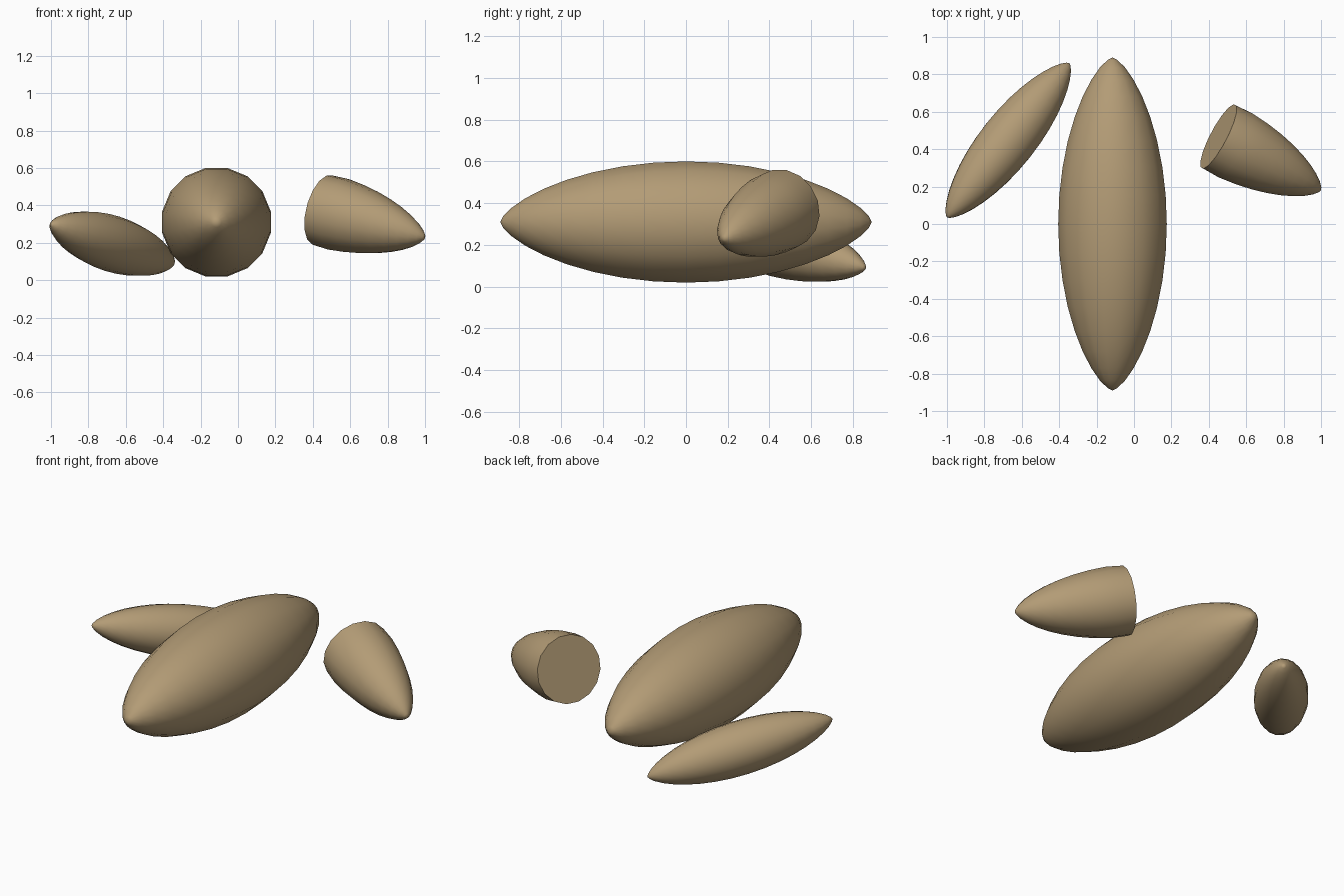
import bpy, bmesh, math
from mathutils import Vector

if "Cube" in bpy.data.objects:
    bpy.data.objects.remove(bpy.data.objects["Cube"], do_unlink=True)

# One husk colour for every grain
TAN = (0.45, 0.33, 0.18, 1)
husk = bpy.data.materials.new("husk_tan")
husk.use_nodes = True
husk.diffuse_color = TAN
husk.node_tree.nodes["Principled BSDF"].inputs["Base Color"].default_value = TAN

SIDES = 16


def grain(name, start, tip, radius, whole=True, rings=18):
    """Pointed grain of revolution from start to tip; a half grain has a flat cut at start."""
    start, tip = Vector(start), Vector(tip)
    axis = tip - start
    turn = axis.to_track_quat('Z', 'Y')
    bm = bmesh.new()

    def ring(t, r):
        return [bm.verts.new(start + axis * t + turn @ Vector((r * math.cos(a), r * math.sin(a), 0)))
                for a in ((i + 0.5) * math.tau / SIDES for i in range(SIDES))]

    def bridge(a, b):
        for i in range(SIDES):
            j = (i + 1) % SIDES
            bm.faces.new((a[i], a[j], b[j], b[i]))

    def fan(loop, point):
        for i in range(SIDES):
            bm.faces.new((loop[i], loop[(i + 1) % SIDES], point))

    # Rings crowd toward the points, where the curve is tightest
    loops = []
    for k in range(1, rings):
        s = -math.cos(math.pi * k / rings) if whole else math.sin(math.pi / 2 * k / rings)
        t = (s + 1) / 2 if whole else s
        loops.append(ring(t, radius * (1 - s * s) ** 0.68))
    if whole:
        fan(loops[0], bm.verts.new(start))
    else:
        cut = ring(0, radius * 0.965)
        bm.faces.new(cut)
        loops.insert(0, cut)
    for a, b in zip(loops, loops[1:]):
        bridge(a, b)
    fan(loops[-1], bm.verts.new(tip))
    bmesh.ops.recalc_face_normals(bm, faces=bm.faces)

    mesh = bpy.data.meshes.new(name)
    bm.to_mesh(mesh)
    bm.free()
    mesh.materials.append(husk)
    obj = bpy.data.objects.new(name, mesh)
    bpy.context.collection.objects.link(obj)
    bpy.ops.object.select_all(action='DESELECT')
    obj.select_set(True)
    bpy.context.view_layer.objects.active = obj
    bpy.ops.object.shade_smooth_by_angle(angle=math.radians(40))
    return obj


# Large grain, slim grain and cut half grain
grain("large_grain", (-0.115, -0.89, 0.31), (-0.115, 0.89, 0.31), 0.296)
grain("slim_grain", (-1.0, 0.035, 0.3), (-0.345, 0.86, 0.09), 0.15)
grain("half_grain", (0.452, 0.468, 0.375), (1.0, 0.18, 0.228), 0.2, whole=False, rings=10)
